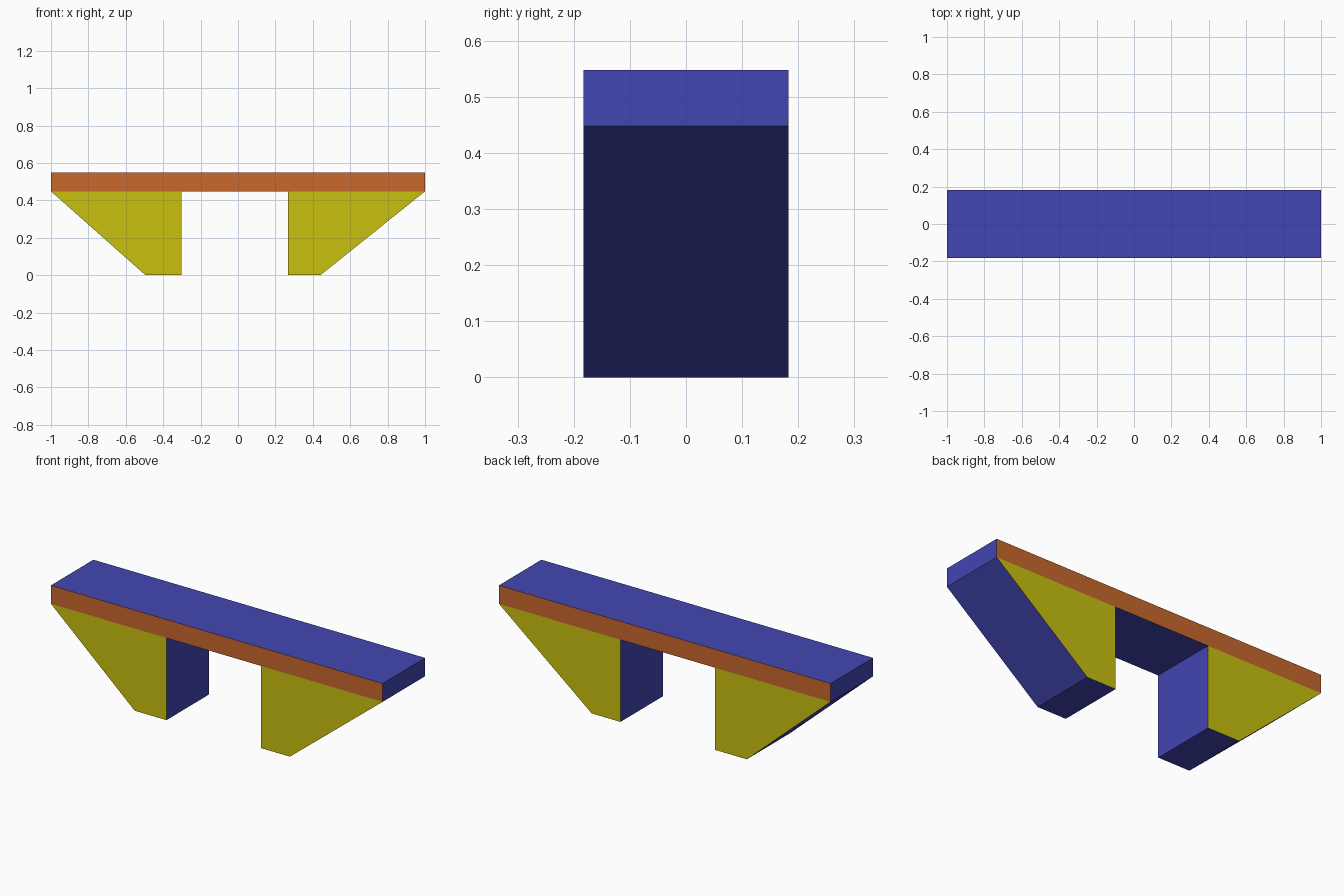
import bpy
import bmesh

if "Cube" in bpy.data.objects:
    bpy.data.objects.remove(bpy.data.objects["Cube"])

HALF_DEPTH = 0.183
DECK_BOTTOM, DECK_TOP = 0.448, 0.548


def material(name, rgb):
    mat = bpy.data.materials.new(name)
    mat.diffuse_color = (*rgb, 1)
    mat.use_nodes = True
    mat.node_tree.nodes["Principled BSDF"].inputs["Base Color"].default_value = mat.diffuse_color
    return mat


blue = material("blue", (0.055, 0.061, 0.445))
orange = material("orange", (0.578, 0.138, 0.025))
yellow = material("yellow", (0.578, 0.527, 0.0045))


def extruded_part(name, profile, side_material):
    """Extrude an x-z profile along y; front and back faces get side_material."""
    bm = bmesh.new()
    face = bm.faces.new([bm.verts.new((x, -HALF_DEPTH, z)) for x, z in profile])
    extruded = bmesh.ops.extrude_face_region(bm, geom=[face], use_keep_orig=True)
    verts = [v for v in extruded["geom"] if isinstance(v, bmesh.types.BMVert)]
    bmesh.ops.translate(bm, verts=verts, vec=(0, 2 * HALF_DEPTH, 0))
    bmesh.ops.recalc_face_normals(bm, faces=bm.faces)
    for f in bm.faces:
        f.material_index = int(abs(f.normal.y) > 0.9)
    mesh = bpy.data.meshes.new(name)
    bm.to_mesh(mesh)
    bm.free()
    mesh.materials.append(blue)
    mesh.materials.append(side_material)
    obj = bpy.data.objects.new(name, mesh)
    bpy.context.collection.objects.link(obj)
    return obj


# Flat deck
extruded_part("deck", [(-1, DECK_BOTTOM), (1, DECK_BOTTOM),
                       (1, DECK_TOP), (-1, DECK_TOP)], orange)

# Tapered legs: inner edge and outer foot edge differ slightly per side
for name, side, inner, foot in (("left_leg", -1, 0.303, 0.495),
                                ("right_leg", 1, 0.267, 0.441)):
    extruded_part(name, [(side * inner, 0), (side * foot, 0),
                         (side, DECK_BOTTOM), (side * inner, DECK_BOTTOM)], yellow)
